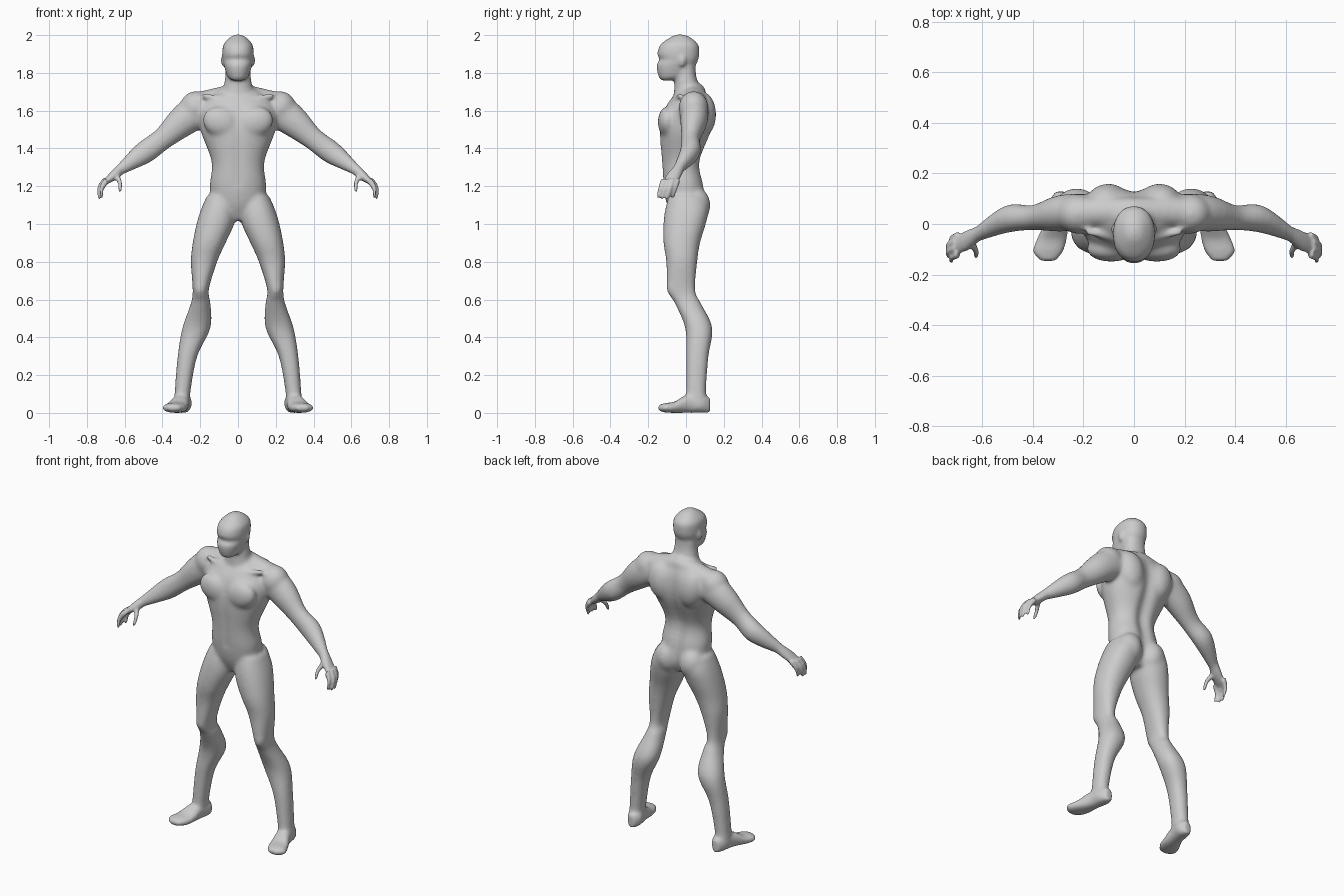
import bpy
import bmesh
from math import cos, sin, pi, exp
from mathutils import Vector, Matrix

cube = bpy.data.objects.get("Cube")
if cube:
    bpy.data.objects.remove(cube, do_unlink=True)

X, Y, Z = Vector((1, 0, 0)), Vector((0, 1, 0)), Vector((0, 0, 1))
SIDES, STEPS = 28, 6
bm = bmesh.new()


def spline(rows):
    """Resample rows of numbers along smooth tangents."""
    points = [Vector(row) for row in rows]
    points = [points[0], *points, points[-1]]
    result = []
    for before, start, end, after in zip(points, points[1:], points[2:], points[3:]):
        leave, arrive = (end - before) / 2, (after - start) / 2
        for step in range(STEPS):
            t = step / STEPS
            ease = t * t * (3 - 2 * t)
            result.append(start.lerp(end, ease) + leave * t * (1 - t) ** 2
                          - arrive * t * t * (1 - t))
    return result + [points[-1]]


def rounded(value, square):
    return abs(value) ** (2 / square) * (1 if value > 0 else -1)


def loft(rows, u=X, v=Y, square=2, sides=(1, -1)):
    """Closed skin over rows of (x, y, z, radius along u, radius along v)."""
    for side in sides:
        rings = []
        for row in spline(rows):
            ring = []
            for i in range(SIDES):
                angle = 2 * pi * i / SIDES
                point = (Vector(row[:3]) + u * row[3] * rounded(cos(angle), square)
                         + v * row[4] * rounded(sin(angle), square))
                ring.append(bm.verts.new((point.x * side, point.y, point.z)))
            rings.append(ring)
        for lower, upper in zip(rings, rings[1:]):
            for i in range(SIDES):
                j = (i + 1) % SIDES
                bm.faces.new((lower[i], lower[j], upper[j], upper[i]))
        bm.faces.new(rings[0][::-1])
        bm.faces.new(rings[-1])


def trunk(rows, square=2.2):
    """Central upright loft from rows of (height, half width, front, back)."""
    loft([(0, (front + back) / 2, height, width, (back - front) / 2)
          for height, width, front, back in rows], square=square, sides=(1,))


def muscle(place, size, lean=0):
    """A mirrored ellipsoid, leaning about the y axis."""
    for side in (1, -1):
        matrix = (Matrix.Translation((place[0] * side, place[1], place[2]))
                  @ Matrix.Rotation(lean * side, 4, 'Y')
                  @ Matrix.Diagonal((*size, 1)))
        bmesh.ops.create_uvsphere(bm, u_segments=24, v_segments=14, radius=1,
                                  matrix=matrix)


# Torso and neck
trunk([(1.02, .05, -.06, .06), (1.1, .13, -.1, .1), (1.2, .15, -.12, .1),
       (1.33, .14, -.13, .08), (1.5, .2, -.14, .14), (1.62, .2, -.11, .14),
       (1.71, .11, -.04, .1)])
trunk([(1.64, .1, -.07, .12), (1.76, .07, -.06, .06), (1.85, .065, -.06, .05)])

# Head with chin, nose ridge, eye hollow, brow and crown
trunk([(1.76, .03, -.13, -.07), (1.78, .055, -.145, 0), (1.84, .075, -.157, .05),
       (1.87, .08, -.14, .065), (1.9, .083, -.152, .07), (1.95, .077, -.135, .065),
       (1.99, .04, -.08, .02), (2.003, .01, -.05, -.02)])
ear = Vector((.08, -.02, 1.865))
muscle(ear, (.011, .02, .032))

# Chest, shoulder blades, buttocks and shoulders
muscle((.09, -.1, 1.54), (.1, .05, .08), lean=-.3)
muscle((.1, .09, 1.58), (.085, .07, .12), lean=.2)
muscle((.08, .06, 1.1), (.08, .07, .09))
muscle((.22, .04, 1.615), (.085, .08, .09), lean=.5)

# Ridge from neck to shoulder, and collarbones
loft([(0, .05, 1.7, .05, .055), (.21, .045, 1.645, .055, .06)], Z, Y)
loft([(.02, -.07, 1.655, .015, .015), (.19, -.03, 1.68, .015, .015)], Z, Y)

# Arms
across = Vector((.6, 0, .8))
loft([(.17, .04, 1.6, .08, .075), (.24, .045, 1.58, .09, .075),
      (.31, .04, 1.53, .08, .07), (.4, .025, 1.45, .06, .05),
      (.5, .02, 1.375, .06, .055), (.62, -.04, 1.29, .03, .03)], across, Y)

# Hands
loft([(.61, -.035, 1.3, .03, .03), (.66, -.065, 1.255, .025, .04),
      (.71, -.085, 1.215, .012, .036)], across, Y)


def digit(base, bend, curl, u, v):
    """Two joints: bend leads to the knuckle, curl to the tip."""
    middle = base + bend
    tip = middle + curl
    end = tip + curl.normalized() * .008
    loft([(*base, .017, .015), (*middle, .0145, .013),
          (*tip, .0115, .011), (*end, .005, .005)], u, v)


# Fingers fan out from the palm; the thumb drops forward
for finger in range(4):
    reach = 1 - .1 * abs(finger - 1.5)
    knuckle = Vector((.61 + .1 * reach, -.12 + .025 * finger, 1.23))
    digit(knuckle, Vector((.03, -.015, -.045)) * reach,
          Vector((.002, -.015, -.05)) * reach, across, Y)
wrist = Vector((.645, -.07, 1.26))
digit(wrist, Vector((-.02, -.035, -.04)), Vector((0, -.025, -.045)),
      X, (Y - Z).normalized())

# Legs, from rows of (height, inner x, outer x, front, back)
leg = [(1.15, .02, .165, -.09, .1), (1.08, .01, .195, -.11, .12),
       (1, .02, .22, -.12, .105), (.9, .065, .24, -.12, .075),
       (.8, .11, .25, -.105, .06), (.65, .155, .24, -.1, .05),
       (.58, .145, .25, -.06, .08), (.45, .145, .295, -.005, .14),
       (.3, .215, .32, 0, .12), (.12, .25, .335, 0, .107),
       (.03, .255, .34, 0, .11)]
loft([((inner + outer) / 2, (front + back) / 2, height,
       (outer - inner) / 2, (back - front) / 2)
      for height, inner, outer, front, back in leg], square=2.2)

# Kneecaps
muscle((.2, -.07, .665), (.035, .035, .05))

# Feet, heel to toe, each resting on the ground
sole = [(.29, .128, .02, .04), (.29, .09, .045, .05), (.3, .03, .045, .05),
        (.31, -.01, .05, .045), (.325, -.06, .06, .03),
        (.34, -.11, .06, .025), (.34, -.147, .03, .015)]
loft([(x, y, max(thick, .027), wide, thick) for x, y, wide, thick in sole],
     X, Z, square=2.3)

bmesh.ops.recalc_face_normals(bm, faces=bm.faces)
parts = bpy.data.meshes.new("body_parts")
bm.to_mesh(parts)
bm.free()

# Fuse the parts into one skin
body = bpy.data.objects.new("body", parts)
bpy.context.collection.objects.link(body)
fuse = body.modifiers.new("fuse", 'REMESH')
fuse.mode = 'VOXEL'
fuse.voxel_size = .0075
graph = bpy.context.evaluated_depsgraph_get()
skin = bpy.data.meshes.new_from_object(body.evaluated_get(graph))
body.modifiers.clear()
body.data = skin
skin.name = "body_skin"
bpy.data.meshes.remove(parts)

# Furrows along the spine and breastbone
bm = bmesh.new()
bm.from_mesh(skin)
bm.normal_update()
for vert in bm.verts:
    x, y, z = vert.co
    if 1.03 < z < 1.7 and abs(x) < .15:
        fade = sin(pi * (z - 1.03) / .67) ** .5
        if vert.normal.y > .2:
            vert.co.y -= .026 * fade * exp(-(x / .035) ** 2)
        elif vert.normal.y < -.2 and z > 1.2:
            vert.co.y += .008 * fade * exp(-(x / .02) ** 2)

# Soften the joins, sparing the fingers, feet and face
for turn in range(18):
    soft = [vert for vert in bm.verts
            if abs(vert.co.x) < .7 - turn * .01
            and (.1 < vert.co.z < 1.75 or turn < 7)]
    bmesh.ops.smooth_vert(bm, verts=soft, factor=.5, use_axis_x=True,
                          use_axis_y=True, use_axis_z=True)
for face in bm.faces:
    face.smooth = True
bm.to_mesh(skin)
bm.free()

# Plain grey finish
grey = bpy.data.materials.new("light_grey")
grey.use_nodes = True
colour = (.6, .6, .6, 1)
grey.diffuse_color = colour
grey.node_tree.nodes["Principled BSDF"].inputs["Base Color"].default_value = colour
skin.materials.clear()
skin.materials.append(grey)
